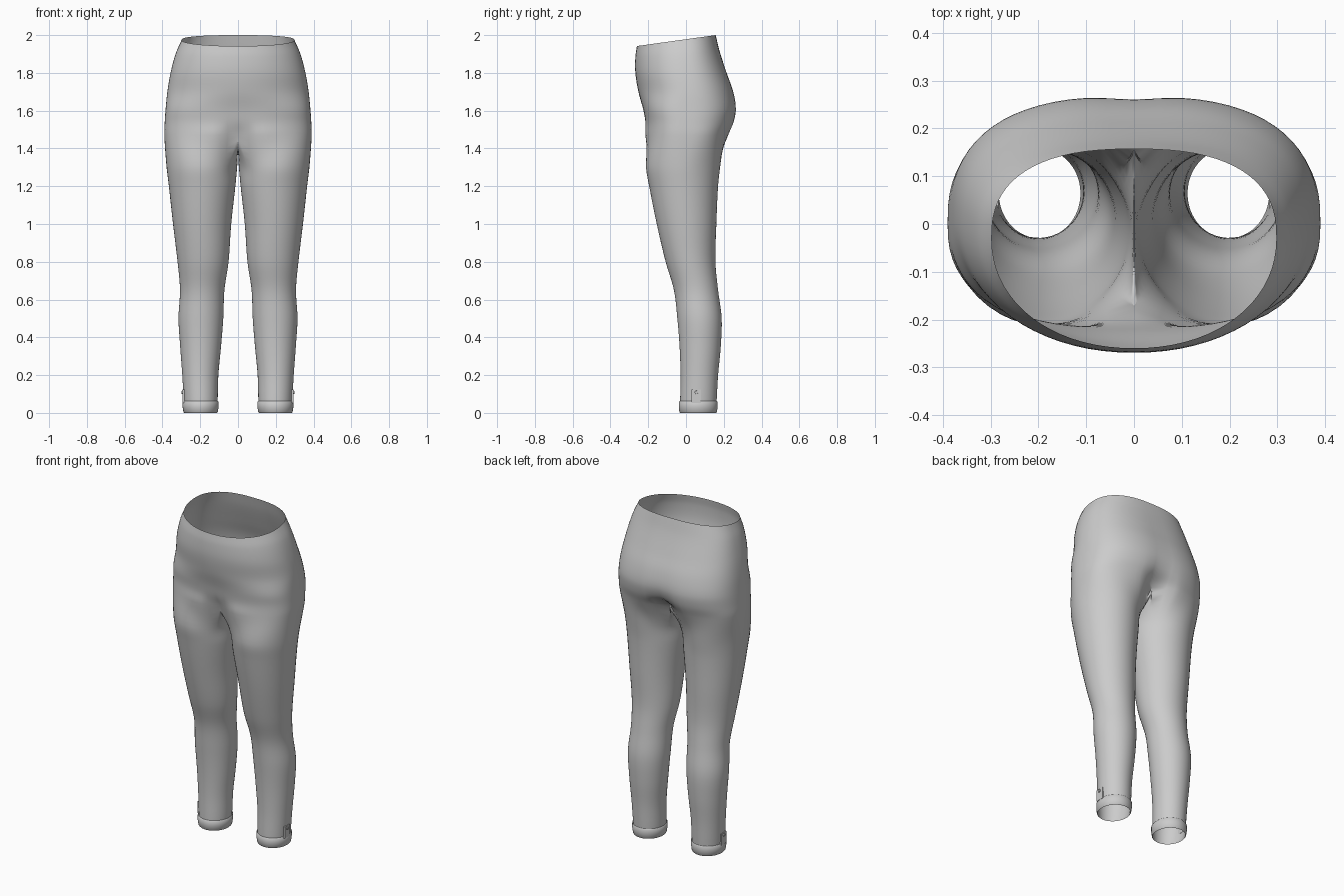
import bpy, bmesh, math
from mathutils import Vector

if "Cube" in bpy.data.objects:
    bpy.data.objects.remove(bpy.data.objects["Cube"])

K, M, SUB = 36, 12, 5          # outer columns, inner-thigh columns, row subdivisions
WRAP = math.radians(140)       # part of the leg loop that continues the hip surface


def sgnpow(v, e):
    return math.copysign(abs(v) ** e, v)


# hips: z front, z back, half width, widest y, front y, back y, back squareness, front dip, back dip
hips = [
    (1.942, 2.000, 0.298, -0.03, -0.260, 0.157, 2.5, 0, 0),
    (1.885, 1.915, 0.330, -0.02, -0.268, 0.178, 2.5, 0, 0),
    (1.80, 1.80, 0.357, -0.01, -0.268, 0.217, 2.5, 0, 0.002),
    (1.70, 1.70, 0.374, 0.00, -0.252, 0.253, 2.5, 0, 0.004),
    (1.61, 1.61, 0.383, 0.00, -0.229, 0.268, 2.6, 0.002, 0.008),
    (1.54, 1.54, 0.388, 0.00, -0.219, 0.258, 2.6, 0.010, 0.025),
    (1.47, 1.47, 0.390, 0.00, -0.222, 0.230, 2.7, 0.045, 0.075),
]
# legs: z, inner x, outer x, front y, back y
legs = [
    (1.31, 0.004, 0.379, -0.212, 0.182),
    (1.20, 0.014, 0.366, -0.195, 0.170),
    (1.00, 0.036, 0.344, -0.155, 0.161),
    (0.80, 0.050, 0.320, -0.108, 0.156),
    (0.65, 0.072, 0.307, -0.064, 0.170),
    (0.50, 0.078, 0.315, -0.046, 0.189),
    (0.35, 0.090, 0.306, -0.034, 0.184),
    (0.20, 0.104, 0.295, -0.029, 0.170),
    (0.06, 0.108, 0.287, -0.031, 0.162),
    (0.012, 0.112, 0.283, -0.030, 0.158),
]


def hip_point(row, s):
    zf, zb, a, yc, yf, yb, n, df, db = row
    t = math.pi * (s - 0.5)
    back = t > 0
    e = 2 / n if back else (2 / 2.5 if df else 2 / 2.1)
    x = a * sgnpow(max(math.cos(t), 0), e)
    y = yc + (yb - yc if back else yc - yf) * sgnpow(math.sin(t), e)
    y += (-db if back else df) * math.exp(-(x / 0.07) ** 2)
    f = (y - yf) / (yb - yf)
    return Vector((x, y, zf + (zb - zf) * f))


def leg_point(row, ang):
    z, xi, xo, yf, yb = row
    return Vector(((xi + xo) / 2 + (xo - xi) / 2 * math.cos(ang),
                   (yf + yb) / 2 + (yb - yf) / 2 * math.sin(ang), z))


def spline(pts):
    # smooth curve through the stations of one column
    out = []
    for i in range(len(pts) - 1):
        p1, p2 = pts[i], pts[i + 1]
        p0 = pts[i - 1] if i else p1 * 2 - p2
        p3 = pts[i + 2] if i + 2 < len(pts) else p2 * 2 - p1
        d1 = max((p2 - p1).length, 1e-6)
        m1 = (p2 - p0) * (d1 / max((p1 - p0).length + d1, 1e-6))
        m2 = (p3 - p1) * (d1 / max((p3 - p2).length + d1, 1e-6))
        for k in range(SUB):
            t = k / SUB
            out.append(p1 * (2*t**3 - 3*t**2 + 1) + m1 * (t**3 - 2*t**2 + t)
                       + p2 * (3*t**2 - 2*t**3) + m2 * (t**3 - t**2))
    return out + [pts[-1]]


def finish(bm, name, mirror=True):
    bmesh.ops.recalc_face_normals(bm, faces=bm.faces)
    me = bpy.data.meshes.new(name)
    bm.to_mesh(me)
    bm.free()
    ob = bpy.data.objects.new(name, me)
    bpy.context.collection.objects.link(ob)
    if mirror:
        mod = ob.modifiers.new("Mirror", 'MIRROR')
        mod.merge_threshold = 0.0005
    bpy.context.view_layer.objects.active = ob
    ob.select_set(True)
    bpy.ops.object.shade_smooth_by_angle(angle=math.radians(50))
    ob.select_set(False)
    return ob


# trousers: half surface, split into a closed leg loop below the crotch
bm = bmesh.new()
split = (len(hips) - 1) * SUB
cols = []
for j in range(K + 1):
    s = j / K
    col = spline([hip_point(r, s) for r in hips]
                 + [leg_point(r, (2 * s - 1) * WRAP) for r in legs])
    for i, p in enumerate(col):
        if i <= split:
            p.x = 0 if j in (0, K) else max(p.x, 0.002)
    cols.append([bm.verts.new(p) for p in col])
front, rear = hip_point(hips[-1], 0), hip_point(hips[-1], 1)
inner = []
for j in range(1, M):
    s = j / M
    y = rear.y + (front.y - rear.y) * (0.5 - 0.5 * math.cos(math.pi * s)) 
    seam = Vector((0, y, 1.47 - 0.095 * math.sin(math.pi * s) ** 0.8))
    ang = WRAP + s * (2 * math.pi - 2 * WRAP)
    col = spline([seam] + [leg_point(r, ang) for r in legs])
    for p in col[1:]:
        p.x = max(p.x, 0.002)
    inner.append([bm.verts.new(p) for p in col])
for a, b in zip(cols, cols[1:]):
    for i in range(len(a) - 1):
        bm.faces.new((a[i], a[i + 1], b[i + 1], b[i]))
loop = [cols[-1][split:]] + inner + [cols[0][split:]]
for a, b in zip(loop, loop[1:]):
    for i in range(len(a) - 1):
        bm.faces.new((a[i], a[i + 1], b[i + 1], b[i]))
finish(bm, "trousers")

# hem cuffs: folded bands around the ankles
bm = bmesh.new()
N = 48
band = [(0.062, 0.106, 0.289, -0.033, 0.164), (0.058, 0.102, 0.293, -0.037, 0.167),
        (0.03, 0.103, 0.293, -0.038, 0.167), (0.005, 0.107, 0.289, -0.035, 0.164),
        (0.0, 0.111, 0.285, -0.031, 0.160), (0.012, 0.112, 0.283, -0.030, 0.158)]
rings = [[bm.verts.new(leg_point(r, 2 * math.pi * i / N)) for i in range(N)] for r in band]
for a, b in zip(rings, rings[1:]):
    for i in range(N):
        bm.faces.new((a[i], b[i], b[(i + 1) % N], a[(i + 1) % N]))
finish(bm, "hem_cuffs")

# ankle tabs on the outer side
bm = bmesh.new()
bmesh.ops.create_cube(bm, size=1)
for v in bm.verts:
    v.co = Vector((0.289 + v.co.x * 0.01, 0.055 + v.co.y * 0.05, 0.088 + v.co.z * 0.07))
finish(bm, "ankle_tabs")

# small round buttons on the tabs
bm = bmesh.new()
bmesh.ops.create_cone(bm, cap_ends=True, segments=20, radius1=0.009, radius2=0.008, depth=0.006)
for v in bm.verts:
    v.co = Vector((0.296 + v.co.z, 0.055 + v.co.y, 0.109 + v.co.x))
finish(bm, "tab_buttons")
